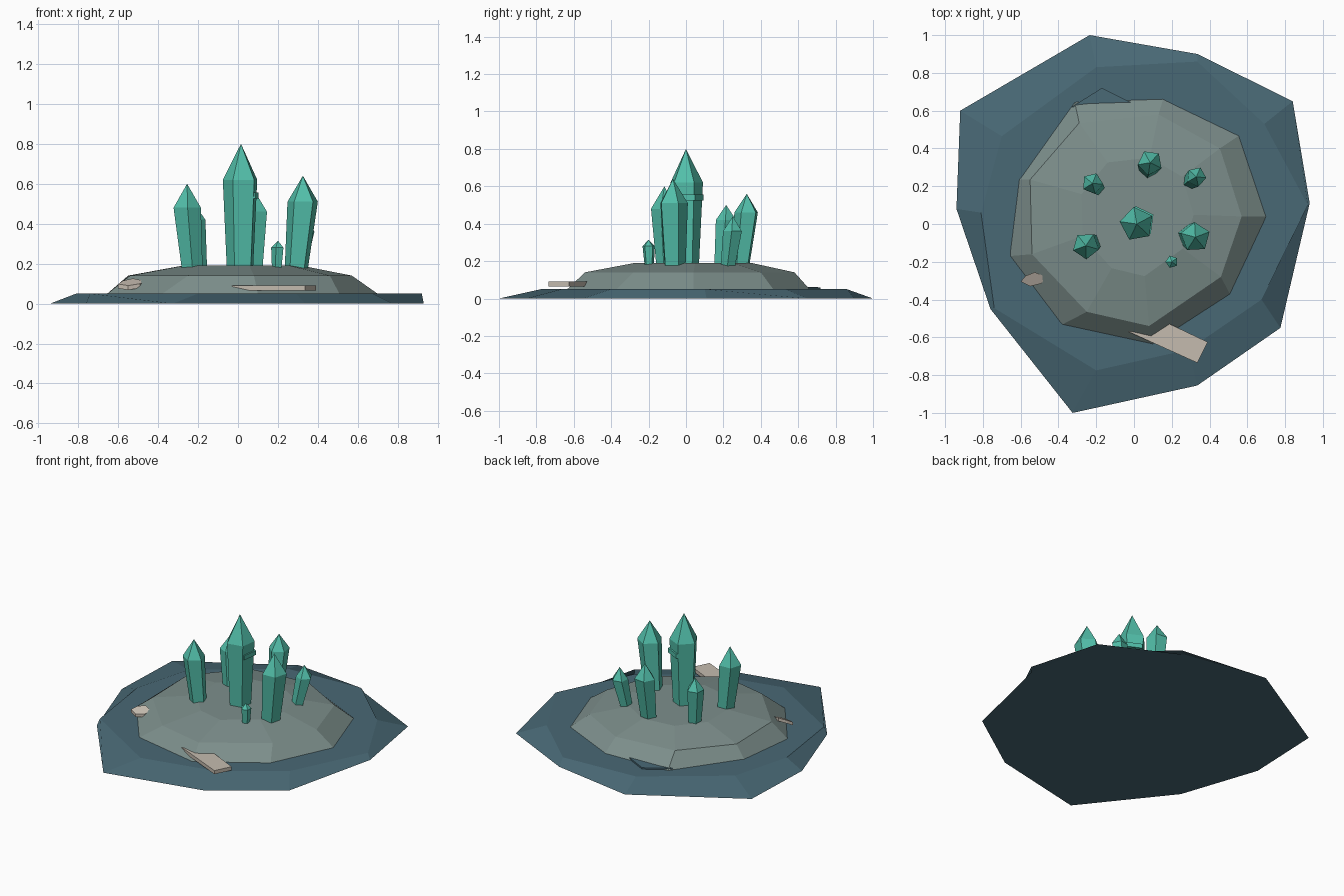
import bpy
import bmesh
from math import cos, sin, radians
from mathutils import Vector

default = bpy.data.objects.get("Cube")
if default:
    bpy.data.objects.remove(default, do_unlink=True)


def material(name, rgb):
    mat = bpy.data.materials.new(name)
    mat.use_nodes = True
    mat.diffuse_color = (*rgb, 1)
    bsdf = mat.node_tree.nodes["Principled BSDF"]
    bsdf.inputs["Base Color"].default_value = (*rgb, 1)
    bsdf.inputs["Roughness"].default_value = 0.85
    return mat


slate = material("slate_blue", (0.066, 0.14, 0.178))
stone = material("grey_stone", (0.205, 0.275, 0.262))
pale = material("pale_stone", (0.56, 0.50, 0.43))
teal = material("teal_crystal", (0.085, 0.52, 0.40))


def loft(name, rings, mat):
    """Join equal rings of points into a closed flat-shaded solid; a one-point ring is a tip."""
    bm = bmesh.new()
    loops = [[bm.verts.new(p) for p in ring] for ring in rings]
    bm.faces.new(loops[0])
    for low, high in zip(loops, loops[1:]):
        n = len(low)
        for i in range(n):
            j = (i + 1) % n
            if len(high) == 1:
                bm.faces.new((low[i], low[j], high[0]))
            else:
                bm.faces.new((low[i], low[j], high[j], high[i]))
    if len(loops[-1]) > 1:
        bm.faces.new(loops[-1])
    bmesh.ops.recalc_face_normals(bm, faces=bm.faces)
    mesh = bpy.data.meshes.new(name)
    bm.to_mesh(mesh)
    bm.free()
    mesh.materials.append(mat)
    obj = bpy.data.objects.new(name, mesh)
    bpy.context.collection.objects.link(obj)
    return obj


def level(points, z):
    return [(x, y, z) for x, y in points]


def plate(name, points, thickness, mat):
    top = [Vector(p) for p in points]
    return loft(name, [[p - Vector((0, 0, thickness)) for p in top], top], mat)


# Wide irregular ground slab with a sloping rim
rim = [(-.235, 1), (.335, .9), (.84, .65), (.93, .11), (.775, -.55),
       (.335, -.855), (-.325, -1), (-.76, -.45), (-.94, .08), (-.92, .6)]
shelf = [(-.2, .83), (.335, .86), (.69, .53), (.92, .1), (.675, -.4),
         (.29, -.665), (-.2, -.775), (-.74, -.445), (-.81, .06), (-.7, .465)]
loft("ground_base", [level(rim, 0), level(shelf, .05)], slate)

# Stone mound in two slopes with a flat crown
foot = [(.155, .665), (.56, .47), (.705, .04), (.51, -.375), (.1, -.64),
        (-.385, -.535), (-.66, -.17), (-.61, .235), (-.315, .65)]
shoulder = [(.13, .58), (.455, .4), (.57, .04), (.46, -.28), (.08, -.54),
            (-.25, -.465), (-.54, -.16), (-.55, .235), (-.29, .535)]
crown = [(.03 + (x - .03) * .53, .06 + (y - .06) * .56) for x, y in shoulder]
loft("stone_mound", [level(foot, .045), level(shoulder, .14), level(crown, .19)], stone)

# Loose flakes around the mound
plate("front_flake", [(-.03, -.57, .09), (.335, -.735, .09), (.39, -.625, .09),
                      (.19, -.53, .09)], .025, pale)
plate("side_flake", [(-.6, -.305, .098), (-.575, -.275, .115), (-.525, -.255, .126),
                     (-.465, -.28, .112), (-.49, -.315, .1), (-.55, -.33, .09)], .022, pale)
plate("rear_flake", [(-.33, .62, .062), (-.17, .72, .06), (-.01, .64, .062)], .012, slate)


def pentagon(x, y, z, radius, turn):
    return [(x + radius * cos(radians(turn + 72 * i)),
             y + radius * sin(radians(turn + 72 * i)), z) for i in range(5)]


def crystal(name, x, y, radius, bend, tip, turn, lean=.9):
    """Five-sided spike that widens to its bend, then comes to a point."""
    loft(name, [pentagon(x * lean, y * lean, .17, radius * .76, turn),
                pentagon(x, y, bend, radius, turn), [(x, y, tip)]], teal)


# Crystal cluster
crystal("centre_crystal", .015, 0, .092, .62, .8, 172)
crystal("front_left_crystal", .325, -.07, .08, .51, .64, 165)
crystal("front_right_crystal", -.255, -.115, .072, .48, .6, 200)
crystal("back_right_crystal", -.22, .215, .057, .42, .5, 140)
crystal("back_crystal", .085, .325, .067, .46, .56, 190)
crystal("back_left_crystal", .33, .25, .053, .36, .44, 210)
crystal("small_crystal", .2, -.2, .034, .28, .315, 180, .98)

# Chipped ledge on the centre crystal
loft("centre_crystal_ledge", [pentagon(.025, .008, .525, .088, 172),
                              pentagon(.025, .008, .555, .088, 172)], teal)
